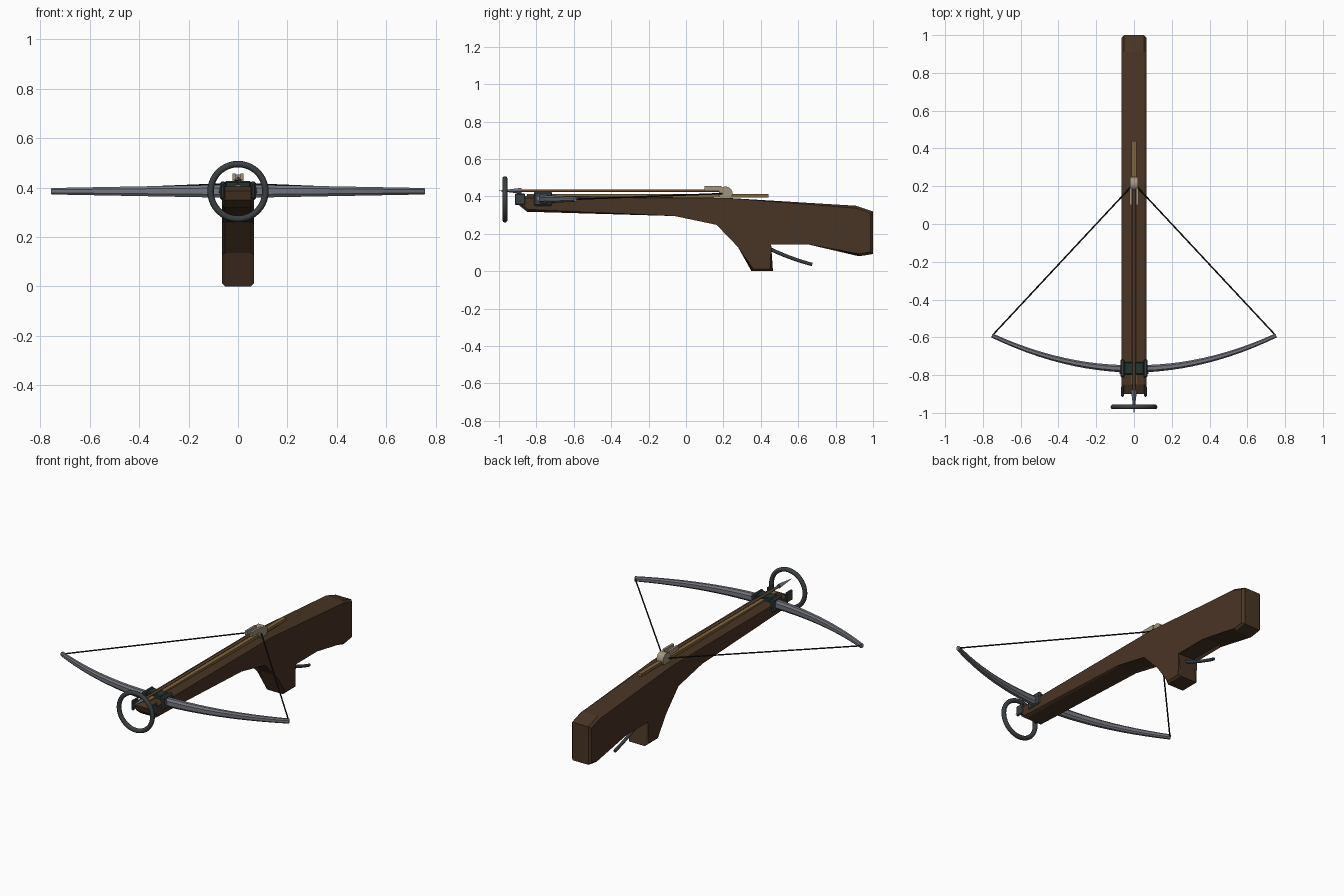
import bpy, bmesh, math
from mathutils import Vector, Matrix

if "Cube" in bpy.data.objects:
    bpy.data.objects.remove(bpy.data.objects["Cube"])

def mat(name, r, g, b):
    m = bpy.data.materials.new(name)
    m.diffuse_color = (r, g, b, 1)
    m.use_nodes = True
    m.node_tree.nodes["Principled BSDF"].inputs["Base Color"].default_value = m.diffuse_color
    return m

WOOD = mat("dark_wood", 0.066, 0.035, 0.018)
STEEL = mat("grey_steel", 0.17, 0.18, 0.205)
IRON = mat("dark_iron", 0.042, 0.05, 0.054)
GREEN = mat("dark_green_binding", 0.017, 0.034, 0.028)
BRASS = mat("brass_rail", 0.22, 0.13, 0.045)
SHAFT = mat("bolt_wood", 0.13, 0.07, 0.035)
BONE = mat("bone_nut", 0.36, 0.3, 0.21)
CORD = mat("black_cord", 0.008, 0.008, 0.008)

def finish(name, bm, m, smooth=False):
    bmesh.ops.recalc_face_normals(bm, faces=bm.faces)
    me = bpy.data.meshes.new(name)
    bm.to_mesh(me)
    bm.free()
    me.materials.append(m)
    for p in me.polygons:
        p.use_smooth = smooth and len(p.vertices) == 4
    ob = bpy.data.objects.new(name, me)
    bpy.context.collection.objects.link(ob)
    return ob

def box(name, lo, hi, m, bevel=0.0):
    bm = bmesh.new()
    lo, hi = Vector(lo), Vector(hi)
    bmesh.ops.create_cube(bm, size=1, matrix=Matrix.Translation((lo + hi) / 2) @ Matrix.Diagonal((*(hi - lo), 1)))
    if bevel:
        bmesh.ops.bevel(bm, geom=bm.edges[:], offset=bevel, segments=1, affect='EDGES')
    return finish(name, bm, m)

def rod(name, a, b, r1, r2, m, sides=10, smooth=True):
    bm = bmesh.new()
    a, b = Vector(a), Vector(b)
    d = b - a
    mx = Matrix.Translation((a + b) / 2) @ d.to_track_quat('Z', 'Y').to_matrix().to_4x4()
    bmesh.ops.create_cone(bm, cap_ends=True, segments=sides, radius1=r1, radius2=r2, depth=d.length, matrix=mx)
    return finish(name, bm, m, smooth)

def loft(name, rings, m, closed=False, smooth=False):
    bm = bmesh.new()
    vs = [[bm.verts.new(p) for p in r] for r in rings]
    n, k = len(vs), len(vs[0])
    for i in range(n if closed else n - 1):
        for j in range(k):
            a, b = vs[i], vs[(i + 1) % n]
            bm.faces.new((a[j], a[(j + 1) % k], b[(j + 1) % k], b[j]))
    if not closed:
        bm.faces.new(vs[0])
        bm.faces.new(vs[-1])
    return finish(name, bm, m, smooth)

# Stock: side profile (y, z) extruded, rims chamfered
W = 0.065
profile = [(-0.90, 0.385), (-0.89, 0.35), (-0.85, 0.318), (-0.06, 0.295), (0.17, 0.26),
           (0.29, 0.135), (0.35, 0.0), (0.465, 0.0), (0.44, 0.155), (0.66, 0.155),
           (0.925, 0.08), (1.0, 0.092), (1.0, 0.32), (0.91, 0.35), (0.22, 0.392), (-0.85, 0.405)]
bm = bmesh.new()
left = [bm.verts.new((-W, y, z)) for y, z in profile]
right = [bm.verts.new((W, y, z)) for y, z in profile]
bm.faces.new(left)
bm.faces.new(right[::-1])
for i in range(len(profile)):
    j = (i + 1) % len(profile)
    bm.faces.new((left[j], left[i], right[i], right[j]))
rim = [e for e in bm.edges if abs(e.verts[0].co.x - e.verts[1].co.x) < 1e-4]
bmesh.ops.bevel(bm, geom=rim, offset=0.013, segments=1, affect='EDGES')
finish("stock", bm, WOOD)

# Bow limbs: tapered octagonal section swept along a shallow arc
rings = []
N = 24
for i in range(N + 1):
    t = -1 + 2 * i / N
    x, y = 0.752 * t, -0.767 + 0.177 * t * t
    tan = Vector((0.752, 0.354 * t, 0)).normalized()
    nor = Vector((-tan.y, tan.x, 0))
    hy, hz = 0.020 - 0.009 * abs(t), 0.027 - 0.014 * abs(t)
    rings.append([Vector((x, y, 0.385)) + nor * (hy * u) + Vector((0, 0, hz * v))
                  for u, v in [(1, .5), (.5, 1), (-.5, 1), (-1, .5), (-1, -.5), (-.5, -1), (.5, -1), (1, -.5)]])
loft("bow_limbs", rings, STEEL)

# Parts repeated on each side
for s, side in ((-1, "left"), (1, "right")):
    def sbox(name, x0, x1, y0, y1, z0, z1, m, bevel=0.0):
        xs = sorted((s * x0, s * x1))
        box(f"{side}_{name}", (xs[0], y0, z0), (xs[1], y1, z1), m, bevel)
    sbox("clamp_plate", 0.05, 0.072, -0.812, -0.717, 0.35, 0.425, IRON, 0.006)
    sbox("stirrup_bracket", 0.054, 0.068, -0.915, -0.86, 0.355, 0.415, IRON, 0.004)
    sbox("nut_finger", 0.010, 0.023, 0.10, 0.19, 0.43, 0.457, BONE)
    rod(f"{side}_string", (s * 0.75, -0.59, 0.385), (s * 0.018, 0.195, 0.415), 0.004, 0.004, CORD, 8)
    rod(f"{side}_clamp_pin", (s * 0.07, -0.785, 0.39), (s * 0.077, -0.785, 0.39), 0.012, 0.012, STEEL, 6, False)
rod("string_centre", (-0.02, 0.195, 0.415), (0.02, 0.195, 0.415), 0.004, 0.004, CORD, 8)

# Central binding between the clamp plates
box("limb_binding", (-0.052, -0.797, 0.37), (0.052, -0.73, 0.426), GREEN, 0.005)

# Foot stirrup ring
rings = []
for i in range(40):
    a = math.tau * i / 40
    c = Vector((math.cos(a), 0, math.sin(a)))
    rings.append([Vector((0, -0.968, 0.384)) + c * (0.111 + 0.013 * math.cos(b)) + Vector((0, 0.013 * math.sin(b), 0))
                  for b in (math.tau * k / 10 for k in range(10))])
loft("foot_stirrup", rings, IRON, closed=True, smooth=True)

# Rail, nut and loaded bolt
box("bolt_rail", (-0.012, -0.85, 0.395), (0.012, 0.44, 0.412), BRASS)
rod("release_nut", (-0.022, 0.212, 0.416), (0.022, 0.212, 0.416), 0.037, 0.037, BONE, 20)
rod("bolt_shaft", (0, -0.89, 0.43), (0, 0.18, 0.43), 0.007, 0.007, SHAFT, 10)
rod("bolt_head", (0, -0.88, 0.43), (0, -1.0, 0.43), 0.016, 0.001, STEEL, 4, False)

# Trigger lever: curved rod
rings = []
for i in range(9):
    t = i / 8
    y, z = 0.43 + 0.245 * t, 0.128 - 0.12 * t + 0.028 * t * t
    r = 0.010 - 0.001 * t
    d = Vector((0, 0.245, -0.12 + 0.056 * t)).normalized()
    up = Vector((0, -d.z, d.y))
    rings.append([Vector((r * math.cos(a), y, z)) + up * (r * math.sin(a))
                  for a in (math.tau * k / 8 for k in range(8))])
loft("trigger_lever", rings, IRON, smooth=True)
